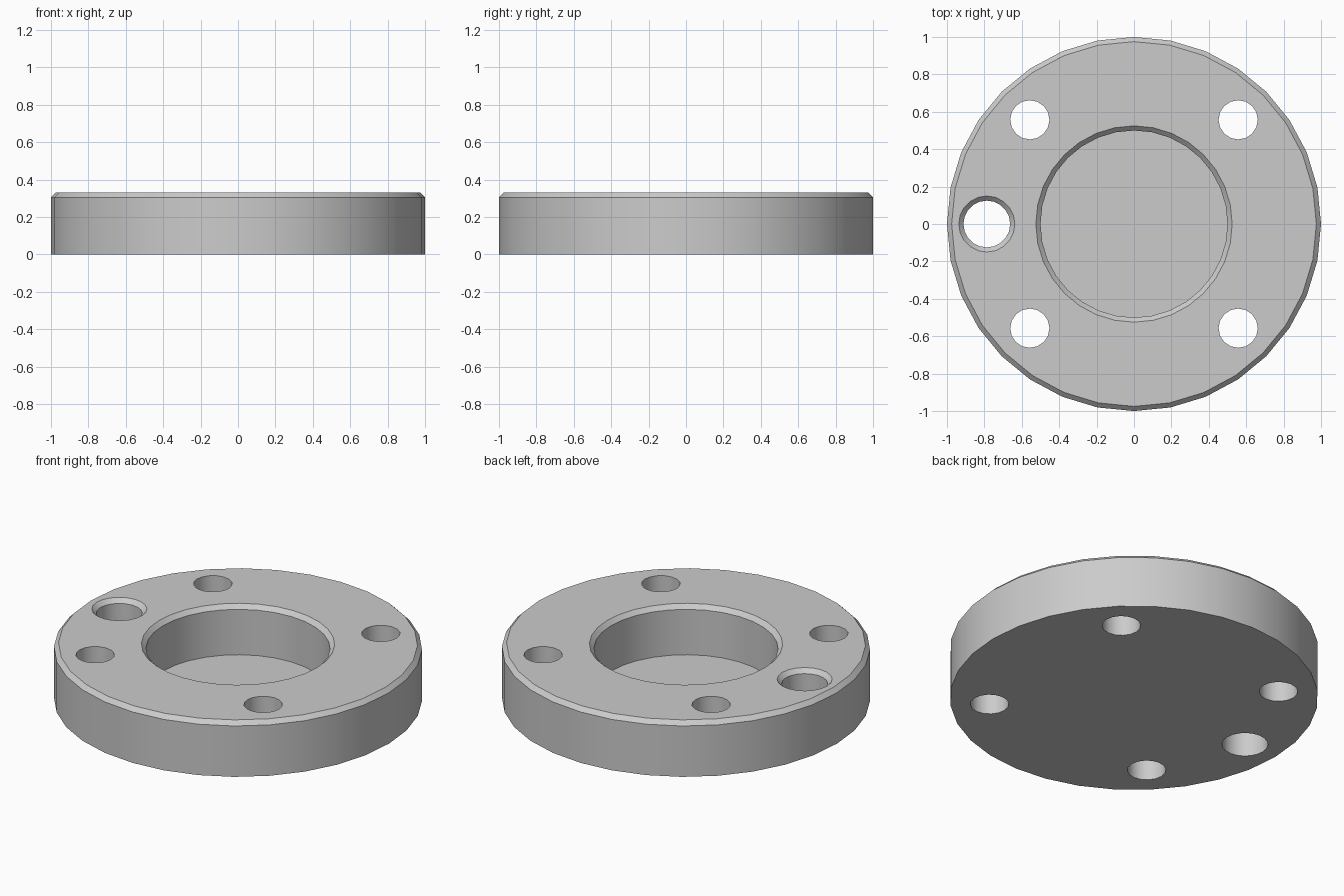
import bpy
import bmesh
from math import cos, sin, tau, radians

cube = bpy.data.objects.get("Cube")
if cube:
    bpy.data.objects.remove(cube, do_unlink=True)

HEIGHT = 0.33
CHAMFER = 0.025

steel = bpy.data.materials.new("grey steel")
steel.use_nodes = True
colour = (0.6, 0.6, 0.6, 1)
steel.diffuse_color = colour
steel.node_tree.nodes["Principled BSDF"].inputs["Base Color"].default_value = colour


def lathe(name, profile, sides, centre=(0, 0)):
    """Revolve (radius, height) points around z, capping both ends."""
    bm = bmesh.new()
    rings = [[bm.verts.new((centre[0] + r * cos(tau * i / sides),
                            centre[1] + r * sin(tau * i / sides), z))
              for i in range(sides)] for r, z in profile]
    for a, b in zip(rings, rings[1:]):
        for i in range(sides):
            j = (i + 1) % sides
            bm.faces.new((a[i], a[j], b[j], b[i]))
    bm.faces.new(rings[0][::-1])
    bm.faces.new(rings[-1])
    bmesh.ops.recalc_face_normals(bm, faces=bm.faces[:])
    mesh = bpy.data.meshes.new(name)
    bm.to_mesh(mesh)
    bm.free()
    mesh.materials.append(steel)
    obj = bpy.data.objects.new(name, mesh)
    bpy.context.collection.objects.link(obj)
    return obj


# Chamfered disc with a blind central recess
shoulder = HEIGHT - CHAMFER
flange = lathe("flange_disc", [
    (1, 0), (1, shoulder), (1 - CHAMFER, HEIGHT),
    (0.5 + CHAMFER, HEIGHT), (0.5, shoulder), (0.5, 0.033)], 32)

# Four plain bolt holes
cutters = [lathe("bolt_hole_cutter", [(0.105, -0.1), (0.105, 0.5)], 16,
                 (sx * 0.557, sy * 0.557))
           for sx in (-1, 1) for sy in (-1, 1)]

# Larger side hole with a chamfered mouth
cutters.append(lathe("side_hole_cutter", [
    (0.125, -0.1), (0.125, shoulder), (0.125 + CHAMFER, HEIGHT),
    (0.125 + CHAMFER, 0.5)], 20, (-0.787, 0)))

bpy.context.view_layer.objects.active = flange
for cutter in cutters:
    cutter.hide_render = True
    cut = flange.modifiers.new("hole", "BOOLEAN")
    cut.operation = "DIFFERENCE"
    cut.solver = "EXACT"
    cut.object = cutter
    bpy.ops.object.modifier_apply(modifier=cut.name)
    bpy.data.objects.remove(cutter, do_unlink=True)

# Smooth walls with crisp chamfer edges
bpy.ops.object.select_all(action="DESELECT")
flange.select_set(True)
bpy.ops.object.shade_smooth_by_angle(angle=radians(30))
